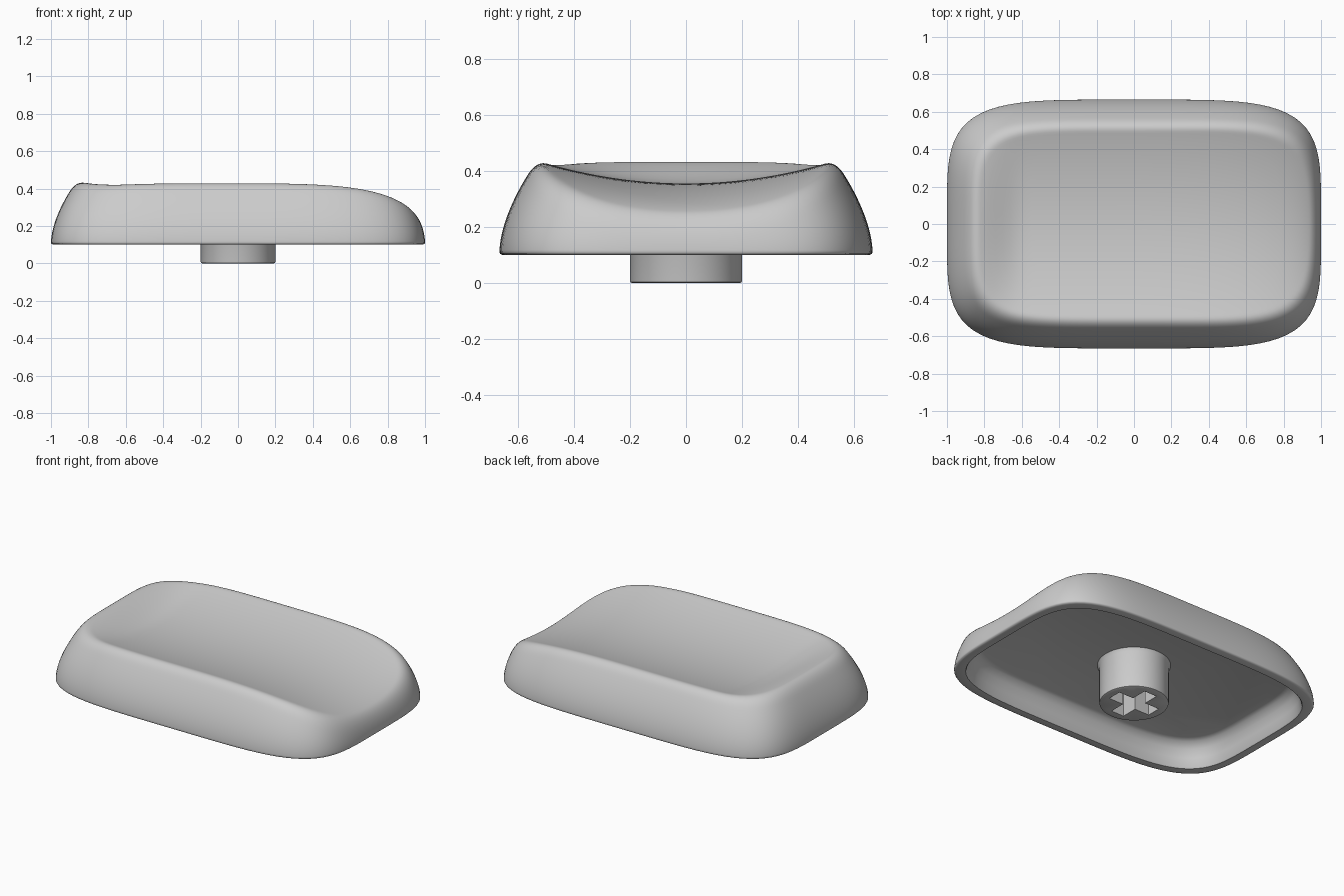
import bpy, bmesh, math

if "Cube" in bpy.data.objects:
    bpy.data.objects.remove(bpy.data.objects["Cube"])

HALF_X, HALF_Y = 1.0, 0.665
POWER = 4.5      # squareness of the rounded outline
SEGMENTS = 144

grey = bpy.data.materials.new("light_grey")
grey.use_nodes = True
colour = (0.6, 0.6, 0.6, 1)
grey.diffuse_color = colour
grey.node_tree.nodes["Principled BSDF"].inputs["Base Color"].default_value = colour


def finish(bm, name, angle):
    """Turn a bmesh into a smooth shaded object."""
    bmesh.ops.recalc_face_normals(bm, faces=bm.faces)
    mesh = bpy.data.meshes.new(name)
    bm.to_mesh(mesh)
    bm.free()
    mesh.materials.append(grey)
    obj = bpy.data.objects.new(name, mesh)
    bpy.context.collection.objects.link(obj)
    bpy.ops.object.select_all(action='DESELECT')
    obj.select_set(True)
    bpy.context.view_layer.objects.active = obj
    bpy.ops.object.shade_smooth_by_angle(angle=math.radians(angle))
    return obj


def outline(inset, scale=1.0):
    """Rounded rectangle points, evenly spread by angle."""
    points = []
    for i in range(SEGMENTS):
        a = 2 * math.pi * i / SEGMENTS
        c, s = math.cos(a), math.sin(a)
        r = scale * (abs(c) ** POWER + abs(s) ** POWER) ** (-1 / POWER)
        points.append((r * c * (HALF_X - inset), r * s * (HALF_Y - inset)))
    return points


def dish(x, y):
    """Scooped top: trough along x, raised at -x, rolling off at +x."""
    u = min(max(x, 0), 1)
    trough = 0.355 + 0.072 * (y / 0.5) ** 2
    rise = min(max((-x - 0.58) / 0.3, 0), 1)
    rise = rise * rise * (3 - 2 * rise)
    roll_off = 0.17 * (1 - math.sqrt(1 - u ** 3))
    return trough + (0.437 - trough) * rise - roll_off


def shell_height(inset, x, y, blend=0.06):
    """Side wall blended softly into the dish."""
    wall = 0.11 + 1.06 * inset ** 0.587
    top = dish(x, y)
    h = max(blend - abs(wall - top), 0) / blend
    return min(wall, top) - h * h * blend / 4


# Cap: rings from the inner ceiling, round the lower lip, up and over the top
bm = bmesh.new()
rings = []
for inset, z in [(0.135, 0.255), (0.11, 0.245), (0.085, 0.21), (0.07, 0.16),
                 (0.06, 0.108), (0.055, 0.1), (0.012, 0.1), (0.003, 0.104)]:
    rings.append([bm.verts.new((x, y, z)) for x, y in outline(inset)])
EDGE = 0.22
for i in range(33):
    inset = EDGE * (i / 32) ** 2
    rings.append([bm.verts.new((x, y, shell_height(inset, x, y)))
                  for x, y in outline(inset)])
for i in range(1, 20):
    rings.append([bm.verts.new((x, y, shell_height(EDGE, x, y)))
                  for x, y in outline(EDGE, 1 - i / 20)])
for low, high in zip(rings, rings[1:]):
    for i in range(SEGMENTS):
        j = (i + 1) % SEGMENTS
        bm.faces.new((low[i], low[j], high[j], high[i]))
centre = bm.verts.new((0, 0, dish(0, 0)))
for i in range(SEGMENTS):
    bm.faces.new((rings[-1][i], rings[-1][(i + 1) % SEGMENTS], centre))
bm.faces.new(rings[0])
finish(bm, "cap_shell", 40)


# Stem: round post with a cross-shaped socket
def loop(bm, points, z):
    return [bm.verts.new((x, y, z)) for x, y in points]


def circle(radius, count=64):
    return [(radius * math.cos(2 * math.pi * i / count),
             radius * math.sin(2 * math.pi * i / count)) for i in range(count)]


def bridge(bm, a, b):
    for i in range(len(a)):
        j = (i + 1) % len(a)
        bm.faces.new((a[i], a[j], b[j], b[i]))


ARM, WIDE = 0.148, 0.045
quarter = [(ARM, -WIDE), (ARM, WIDE), (WIDE, WIDE)]
cross = []
for turn in range(4):
    cross += quarter
    quarter = [(-y, x) for x, y in quarter]

bm = bmesh.new()
posts = [loop(bm, circle(r), z) for r, z in
         [(0.192, 0), (0.198, 0.003), (0.2, 0.01), (0.2, 0.235), (0.212, 0.257)]]
socket = [loop(bm, cross, z) for z in (0, 0.257)]
for stack in (posts, socket):
    for a, b in zip(stack, stack[1:]):
        bridge(bm, a, b)
# End face between the post rim and the socket opening
rim = [e for e in bm.edges if all(abs(v.co.z) < 1e-6 for v in e.verts)]
bmesh.ops.triangle_fill(bm, edges=rim, use_beauty=True)
finish(bm, "stem", 35)
